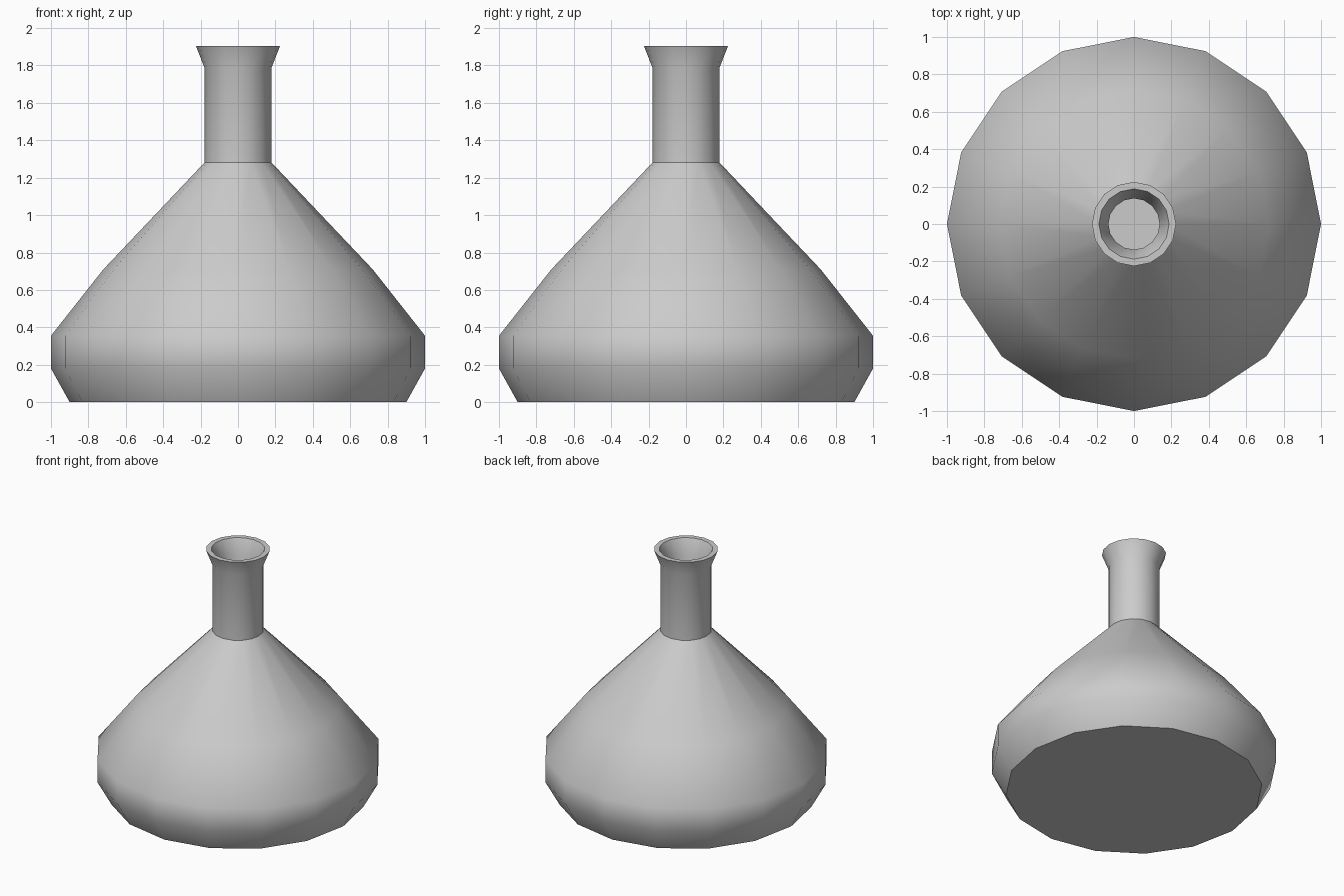
import bpy, bmesh, math

if "Cube" in bpy.data.objects:
    bpy.data.objects.remove(bpy.data.objects["Cube"])

SIDES = 16

# Outer wall from base to lip, then inner wall from lip down to the floor
profile = [
    (0.90, 0.00), (1.00, 0.18), (1.00, 0.355), (0.72, 0.71),
    (0.18, 1.28), (0.18, 1.79), (0.225, 1.905),
    (0.188, 1.905), (0.137, 1.79), (0.137, 1.262),
    (0.69, 0.68), (0.96, 0.34), (0.96, 0.19), (0.876, 0.04),
]


def lathe(name, points, sides):
    bm = bmesh.new()
    rings = [[bm.verts.new((r * math.cos(2 * math.pi * i / sides),
                            r * math.sin(2 * math.pi * i / sides), z))
              for i in range(sides)] for r, z in points]
    for a, b in zip(rings, rings[1:]):
        for i in range(sides):
            j = (i + 1) % sides
            bm.faces.new((a[i], a[j], b[j], b[i]))
    # Flat underside and inner floor
    bm.faces.new(rings[0][::-1])
    bm.faces.new(rings[-1])
    bmesh.ops.recalc_face_normals(bm, faces=bm.faces)
    mesh = bpy.data.meshes.new(name)
    bm.to_mesh(mesh)
    bm.free()
    obj = bpy.data.objects.new(name, mesh)
    bpy.context.collection.objects.link(obj)
    return obj


# Hollow flask with flared lip
flask = lathe("flask", profile, SIDES)
bpy.context.view_layer.objects.active = flask
flask.select_set(True)
bpy.ops.object.shade_smooth_by_angle(angle=math.radians(40))
